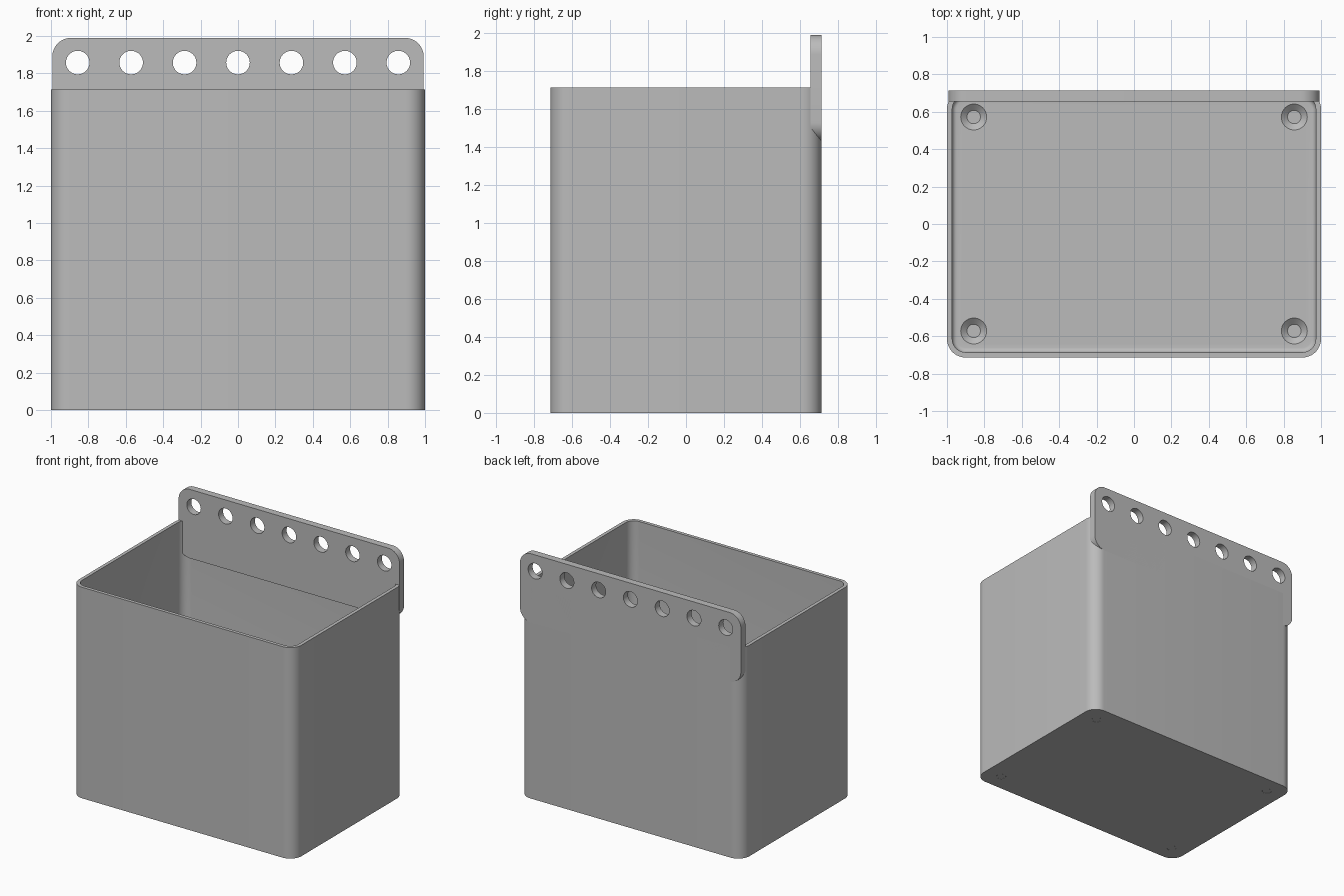
import bpy, bmesh, math
from mathutils import Matrix

cube = bpy.data.objects.get("Cube")
if cube:
    bpy.data.objects.remove(cube, do_unlink=True)

grey = bpy.data.materials.new("matte grey")
grey.use_nodes = True
colour = (0.5, 0.5, 0.5, 1)
grey.diffuse_color = colour
grey.node_tree.nodes["Principled BSDF"].inputs["Base Color"].default_value = colour

HALF_X, HALF_Y, HEIGHT = 1.0, 0.714, 1.715
WALL, FLOOR = 0.028, 0.03


def make_object(name, bm):
    bmesh.ops.recalc_face_normals(bm, faces=bm.faces)
    mesh = bpy.data.meshes.new(name)
    bm.to_mesh(mesh)
    bm.free()
    mesh.materials.append(grey)
    obj = bpy.data.objects.new(name, mesh)
    bpy.context.collection.objects.link(obj)
    return obj


def rounded_prism(hx, hy, radius, z0, z1, steps=12):
    """Upright prism with a rounded rectangle as its outline."""
    bm = bmesh.new()
    corners = [(1, 1), (-1, 1), (-1, -1), (1, -1)]
    ring = []
    for i, (sx, sy) in enumerate(corners):
        for k in range(steps + 1):
            a = math.pi / 2 * (i + k / steps)
            ring.append(bm.verts.new((sx * (hx - radius) + radius * math.cos(a),
                                      sy * (hy - radius) + radius * math.sin(a), z0)))
    base = bm.faces.new(ring)
    top = bmesh.ops.extrude_face_region(bm, geom=[base])["geom"]
    bmesh.ops.translate(bm, vec=(0, 0, z1 - z0),
                        verts=[v for v in top if isinstance(v, bmesh.types.BMVert)])
    return bm


def add_cone(bm, r1, r2, depth, matrix):
    bmesh.ops.create_cone(bm, cap_ends=True, segments=40, radius1=r1,
                          radius2=r2, depth=depth, matrix=matrix)


def cut(target, cutter):
    mod = target.modifiers.new("cut", 'BOOLEAN')
    mod.operation, mod.solver, mod.object = 'DIFFERENCE', 'EXACT', cutter
    bpy.context.view_layer.objects.active = target
    bpy.ops.object.modifier_apply(modifier=mod.name)
    bpy.data.objects.remove(cutter, do_unlink=True)


# Container: rounded box hollowed by a cavity with a filleted floor
container = make_object("container", rounded_prism(HALF_X, HALF_Y, 0.1, 0, HEIGHT))
bm = rounded_prism(HALF_X - WALL, HALF_Y - WALL, 0.072, FLOOR, HEIGHT + 0.1)
floor_edges = [e for e in bm.edges if all(v.co.z < FLOOR + 0.001 for v in e.verts)]
bmesh.ops.bevel(bm, geom=floor_edges, offset=0.025, segments=5, profile=0.5,
                affect='EDGES')
cut(container, make_object("cavity_cutter", bm))

# Countersunk screw holes in the floor
bm = bmesh.new()
for x in (-0.857, 0.857):
    for y in (-0.572, 0.572):
        add_cone(bm, 0.036, 0.036, 0.04, Matrix.Translation((x, y, -0.015)))
        # the countersink widens upwards from just below the straight bore's top
        add_cone(bm, 0.035, 0.07, 0.03, Matrix.Translation((x, y, 0.0155)))
cut(container, make_object("screw_hole_cutter", bm))

# Hanging plate: upright rounded panel, flush with the back of the container
THICK, LOW, HIGH = 0.058, 1.43, 1.99
bm = rounded_prism(0.993, (HIGH - LOW) / 2, 0.1, 0, THICK)
bm.transform(Matrix.Translation((0, HALF_Y, (LOW + HIGH) / 2))
             @ Matrix.Rotation(math.pi / 2, 4, 'X'))
plate = make_object("hanging_plate", bm)

# Row of round holes through the plate
bm = bmesh.new()
for i in range(-3, 4):
    add_cone(bm, 0.063, 0.063, 0.3, Matrix.Translation((i * 0.2857, HALF_Y, 1.858))
             @ Matrix.Rotation(math.pi / 2, 4, 'X'))
cut(plate, make_object("plate_hole_cutter", bm))

# Smooth rounded corners, crisp rims
for obj in (container, plate):
    bpy.ops.object.select_all(action='DESELECT')
    obj.select_set(True)
    bpy.context.view_layer.objects.active = obj
    bpy.ops.object.shade_smooth_by_angle(angle=math.radians(30))
